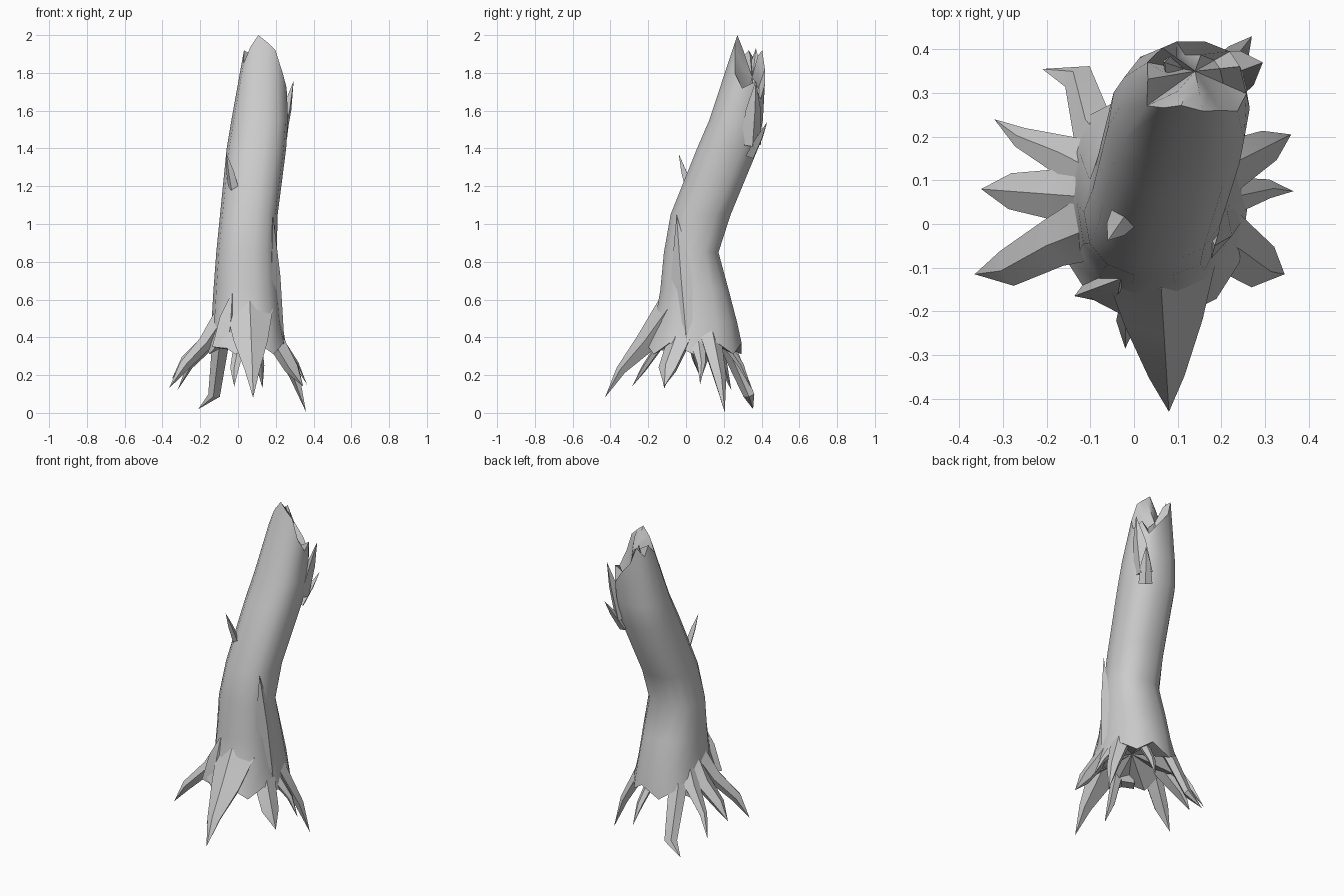
import bpy, bmesh, math
from mathutils import Vector

if "Cube" in bpy.data.objects:
    bpy.data.objects.remove(bpy.data.objects["Cube"])

N = 14  # sides of the trunk
UP = Vector((0, 0, 1))


def finish(name, bm, angle):
    bmesh.ops.recalc_face_normals(bm, faces=bm.faces)
    mesh = bpy.data.meshes.new(name)
    bm.to_mesh(mesh)
    bm.free()
    ob = bpy.data.objects.new(name, mesh)
    bpy.context.collection.objects.link(ob)
    bpy.ops.object.select_all(action='DESELECT')
    ob.select_set(True)
    bpy.context.view_layer.objects.active = ob
    bpy.ops.object.shade_smooth_by_angle(angle=math.radians(angle))


def skin(bm, a, b):
    n = len(a)
    for i in range(n):
        bm.faces.new((a[i], a[(i + 1) % n], b[(i + 1) % n], b[i]))


def fan(bm, ring, co):
    c = bm.verts.new(co)
    for i in range(len(ring)):
        bm.faces.new((ring[i], ring[(i + 1) % len(ring)], c))


def limb(name, pts, widths, flat, sides=5):
    """Tapered faceted tube along a path, pointed at the far end."""
    side = (pts[-1] - pts[0]).cross(UP).normalized()
    bm = bmesh.new()
    rings = []
    for k, p in enumerate(pts[:-1]):
        d = (pts[k + 1] - pts[max(k - 1, 0)]).normalized()
        n = side.cross(d).normalized() * flat
        ring = []
        for i in range(sides):
            t = math.tau * i / sides + math.pi / 2
            ring.append(bm.verts.new(p + (side * math.cos(t) + n * math.sin(t)) * widths[k]))
        rings.append(ring)
    for a, b in zip(rings, rings[1:]):
        skin(bm, a, b)
    bm.faces.new(rings[0])
    fan(bm, rings[-1], pts[-1])
    finish(name, bm, 30)


def root(name, tip, width, bend=0, end=0.7):
    """Root that leaves the trunk, arches outward and drops to its tip."""
    tip = Vector(tip)
    base = Vector((0.05, 0.05, 0.54))
    out = tip - base
    side = out.cross(UP).normalized() * bend
    pts = [base + out * 0.27, base + out * 0.54, base + out * 0.82 + side, tip]
    pts[0].z = 0.54
    pts[1].z = 0.37
    pts[2].z = 0.37 + (tip.z - 0.37) * 0.5 - max(bend, 0) * 2
    limb(name, pts, (width * 1.4, width, width * end), 0.65)


def splinter(name, base, tip, width, flat=0.6):
    """Broken shard pointing from base to tip."""
    base, tip = Vector(base), Vector(tip)
    limb(name, [base, base.lerp(tip, 0.55), tip], (width, width * 0.7), flat, 4)


def section(i, x0, x1, y0, y1, z):
    """Point number i on a slightly boxy oval."""
    c, s = math.cos(math.tau * i / N), math.sin(math.tau * i / N)
    c, s = math.copysign(abs(c) ** 0.85, c), math.copysign(abs(s) ** 0.85, s)
    return Vector(((x0 + x1) / 2 + c * (x1 - x0) / 2, (y0 + y1) / 2 + s * (y1 - y0) / 2, z))


# Trunk: leaning loft, each level is x min, x max, y min, y max, z
levels = [
    (-.17, .26, -.22, .30, .34),
    (-.14, .235, -.17, .275, .48),
    (-.13, .22, -.14, .23, .65),
    (-.115, .205, -.12, .175, .85),
    (-.095, .21, -.085, .24, 1.05),
    (-.06, .255, .055, .385, 1.4),
    (-.035, .265, .12, .41, 1.55),
]
bm = bmesh.new()
rings = [[bm.verts.new(section(i, *lv)) for i in range(N)] for lv in levels]
for i, v in enumerate(rings[0]):
    v.co.z += 0.03 if i % 2 else -0.03

# Broken rim: heights round the top, leaning on with the trunk
heights = [1.72, 1.75, 1.66, 1.74, 1.82, 1.92, 1.86, 1.92, 1.85, 1.94, 2.0, 1.96, 1.92, 1.8]
rim, inner = [], []
for i, z in enumerate(heights):
    t = (z - 1.55) / 0.45
    p = section(i, -.03 + .075 * t, .28 - .06 * t, .12 + .15 * t, .42, z)
    q = p.lerp(Vector((.14, .35, z)), 0.45)
    q.z -= 0.03 if i % 2 else 0.09
    rim.append(bm.verts.new(p))
    inner.append(bm.verts.new(q))
rings += [rim, inner]
for a, b in zip(rings, rings[1:]):
    skin(bm, a, b)
fan(bm, inner, (.14, .35, 1.78))

# Ragged hollow underside
core = Vector((.05, .04, .42))
under = [bm.verts.new(v.co.lerp(core, 0.35)) for v in rings[0]]
skin(bm, under, rings[0])
fan(bm, under, core)
finish("trunk", bm, 40)

# Roots, going round from the back left
root("back_left_root", (-.21, .355, .02), .055, .05)
root("left_back_root", (-.32, .24, .12), .05, -.01, .5)
root("left_root", (-.35, .08, .18), .062)
root("left_front_root", (-.365, -.115, .13), .06, -.015, .75)
root("front_root", (.08, -.43, .08), .095, 0, .45)
root("small_front_root", (-.02, -.285, .14), .035, .01)
root("right_front_root", (.345, -.115, .14), .07, .01, .8)
root("right_root", (.365, .075, .15), .045, -.01, .5)
root("right_back_root", (.36, .205, .005), .06, 0, .65)
root("back_root", (.13, .345, .13), .035)

# Buttress ridges that run up the trunk
splinter("right_ridge", (.205, .02, .33), (.185, -.05, 1.05), .045, 2)
splinter("front_ridge", (-.07, -.14, .34), (-.03, -.125, .64), .045, 1.6)

# Broken stub and bark splinters
splinter("branch_stub", (-.02, .02, 1.17), (-.06, -.038, 1.37), .035)
splinter("back_splinter", (.2, .34, 1.36), (.27, .43, 1.54), .04)
splinter("right_splinter", (.215, .34, 1.42), (.295, .37, 1.76), .06)
splinter("top_splinter", (.1, .36, 1.72), (.07, .37, 1.93), .045)
